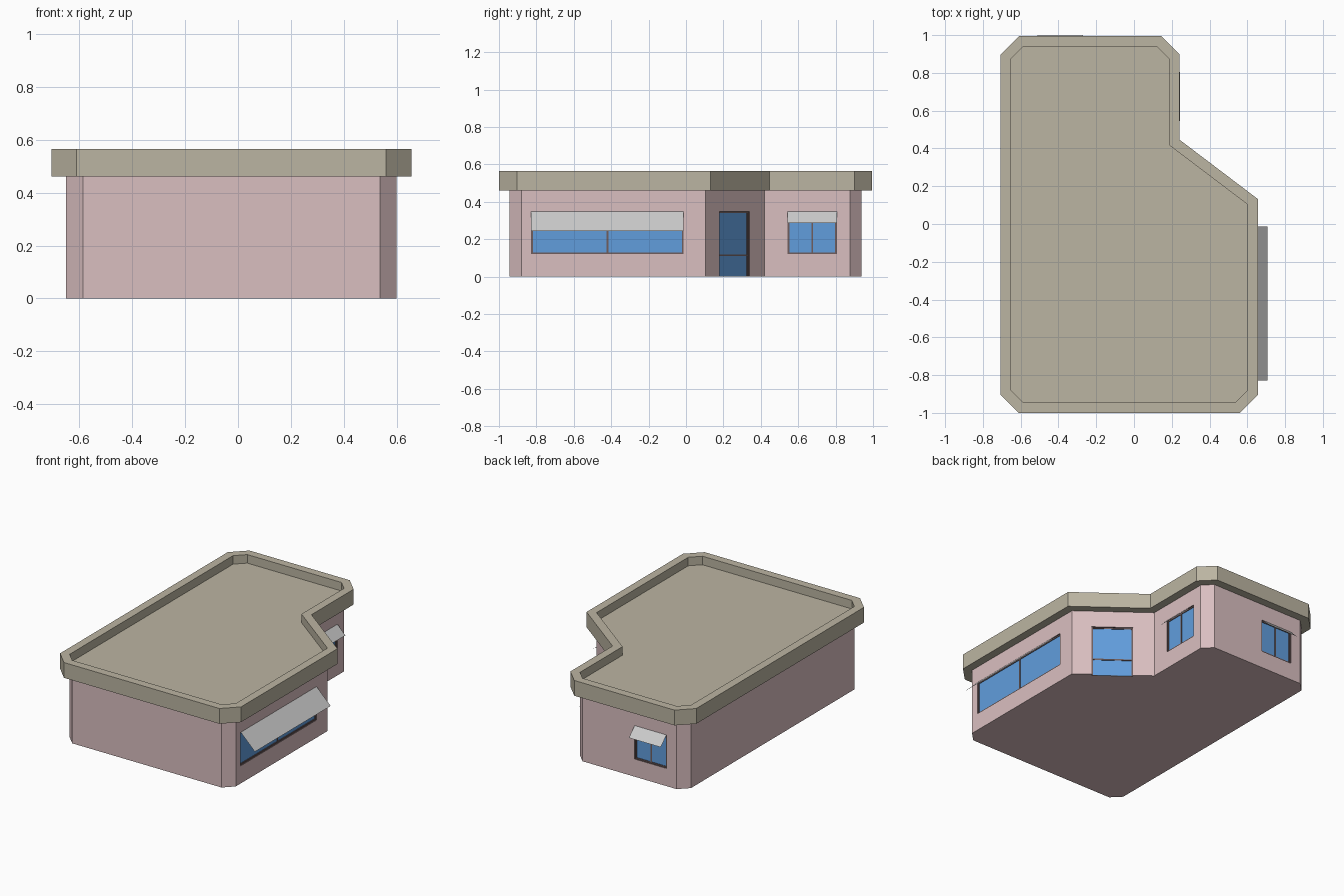
import bpy, bmesh, math
from mathutils import Vector, Matrix

if "Cube" in bpy.data.objects:
    bpy.data.objects.remove(bpy.data.objects["Cube"])

def material(name, rgb):
    m = bpy.data.materials.new(name)
    m.diffuse_color = (*rgb, 1)
    m.use_nodes = True
    m.node_tree.nodes["Principled BSDF"].inputs["Base Color"].default_value = m.diffuse_color
    return m

PINK = material("pink_wall", (0.70, 0.52, 0.53))
STONE = material("khaki_roof", (0.50, 0.46, 0.36))
GLASS = material("blue_glass", (0.12, 0.34, 0.72))
FRAME = material("brown_frame", (0.16, 0.11, 0.11))

def finish(name, bm, mat=None, matrix=Matrix()):
    bmesh.ops.recalc_face_normals(bm, faces=bm.faces)
    me = bpy.data.meshes.new(name)
    bm.to_mesh(me)
    bm.free()
    ob = bpy.data.objects.new(name, me)
    ob.matrix_world = matrix
    bpy.context.collection.objects.link(ob)
    if mat:
        me.materials.append(mat)
    return ob

def inset(pts, d):
    """Mitred inward offset of a counter-clockwise outline."""
    out = []
    for i, p in enumerate(pts):
        a = (p - pts[i - 1]).normalized()
        b = (pts[(i + 1) % len(pts)] - p).normalized()
        na, nb = Vector((-a.y, a.x)), Vector((-b.y, b.x))
        out.append(p + (na + nb) * d / (1 + na.dot(nb)))
    return out

def loft(name, rings, mat):
    """Capped skin through a list of (outline, height) rings."""
    bm = bmesh.new()
    loops = [[bm.verts.new((p.x, p.y, z)) for p in pts] for pts, z in rings]
    for lo, hi in zip(loops, loops[1:]):
        for i in range(len(lo)):
            bm.faces.new((lo[i - 1], lo[i], hi[i], hi[i - 1]))
    bm.faces.new(loops[0][::-1])
    bm.faces.new(loops[-1])
    return finish(name, bm, mat)

def add_box(bm, x, y, z):
    size = [b - a for a, b in (x, y, z)]
    mid = [(a + b) / 2 for a, b in (x, y, z)]
    bmesh.ops.create_cube(bm, size=1, matrix=Matrix.Translation(mid) @ Matrix.Diagonal((*size, 1)))

def add_quad(bm, *pts):
    bm.faces.new([bm.verts.new(p) for p in pts])

# roof outline, walls sit inside it
outer = [Vector(p) for p in ((-0.61, -1), (0.56, -1), (0.656, -0.904), (0.656, 0.132),
         (0.24, 0.447), (0.24, 0.90), (0.145, 0.994), (-0.61, 0.994), (-0.706, 0.898), (-0.706, -0.904))]
inner = inset(outer, 0.056)
walls = loft("walls", [(inner, 0), (inner, 0.461)], PINK)
loft("parapet_roof", [(outer, 0.461), (outer, 0.565), (inner, 0.565), (inner, 0.507)], STONE)

DEPTH = 0.013
def opening(name, center, angle, width, z0, z1, awning=None, bar=None):
    """Recessed opening; local x points out of the wall, local y runs along it."""
    mat = Matrix.Translation((*center, 0)) @ Matrix.Rotation(angle, 4, 'Z')
    h, t = width / 2, 0.009
    # recess cut into the wall
    bm = bmesh.new()
    add_box(bm, (-DEPTH, 0.05), (-h, h), (z0 if z0 else -0.05, z1))
    cutter = finish(name + "_cutter", bm, FRAME, mat)
    cutter.hide_render = True
    cutter.hide_set(True)
    mod = walls.modifiers.new(name, 'BOOLEAN')
    mod.object, mod.operation, mod.solver = cutter, 'DIFFERENCE', 'EXACT'
    mod.material_mode = 'TRANSFER'
    # glass pane
    bm = bmesh.new()
    x = -DEPTH + 0.002
    add_quad(bm, (x, -h, z0), (x, h, z0), (x, h, z1), (x, -h, z1))
    finish(name + "_glass", bm, GLASS, mat)
    # frame bars
    bm = bmesh.new()
    fx = (-DEPTH, -DEPTH + 0.006)
    for s in (-1, 1):
        add_box(bm, fx, sorted((s * h, s * (h - t))), (z0, z1))
    add_box(bm, fx, (-h, h), (z1 - t, z1))
    if bar:
        add_box(bm, fx, (-h, h), (bar - t / 2, bar + t / 2))
    else:
        add_box(bm, fx, (-h, h), (z0, z0 + t))
        add_box(bm, fx, (-t / 2, t / 2), (z0, z1))
    finish(name + "_frame", bm, FRAME, mat)
    # thin sloping awning
    if awning:
        out, drop = awning
        bm = bmesh.new()
        add_quad(bm, (0, -h, z1), (out, -h, z1 - drop), (out, h, z1 - drop), (0, h, z1))
        finish(name + "_awning", bm, None, mat)

# windows and the door in the angled wall
opening("long_window", (inner[2].x, -0.42), 0, 0.815, 0.12, 0.348, (0.106, 0.104))
opening("side_window", (inner[4].x, 0.675), 0, 0.262, 0.12, 0.348, (0.06, 0.06))
opening("back_window", (-0.39, inner[6].y), math.pi / 2, 0.24, 0.12, 0.348, (0.062, 0.06))
edge = inner[4] - inner[3]
opening("door", inner[3] + edge * 0.49, math.atan2(-edge.x, edge.y), 0.265, 0, 0.348, bar=0.115)
